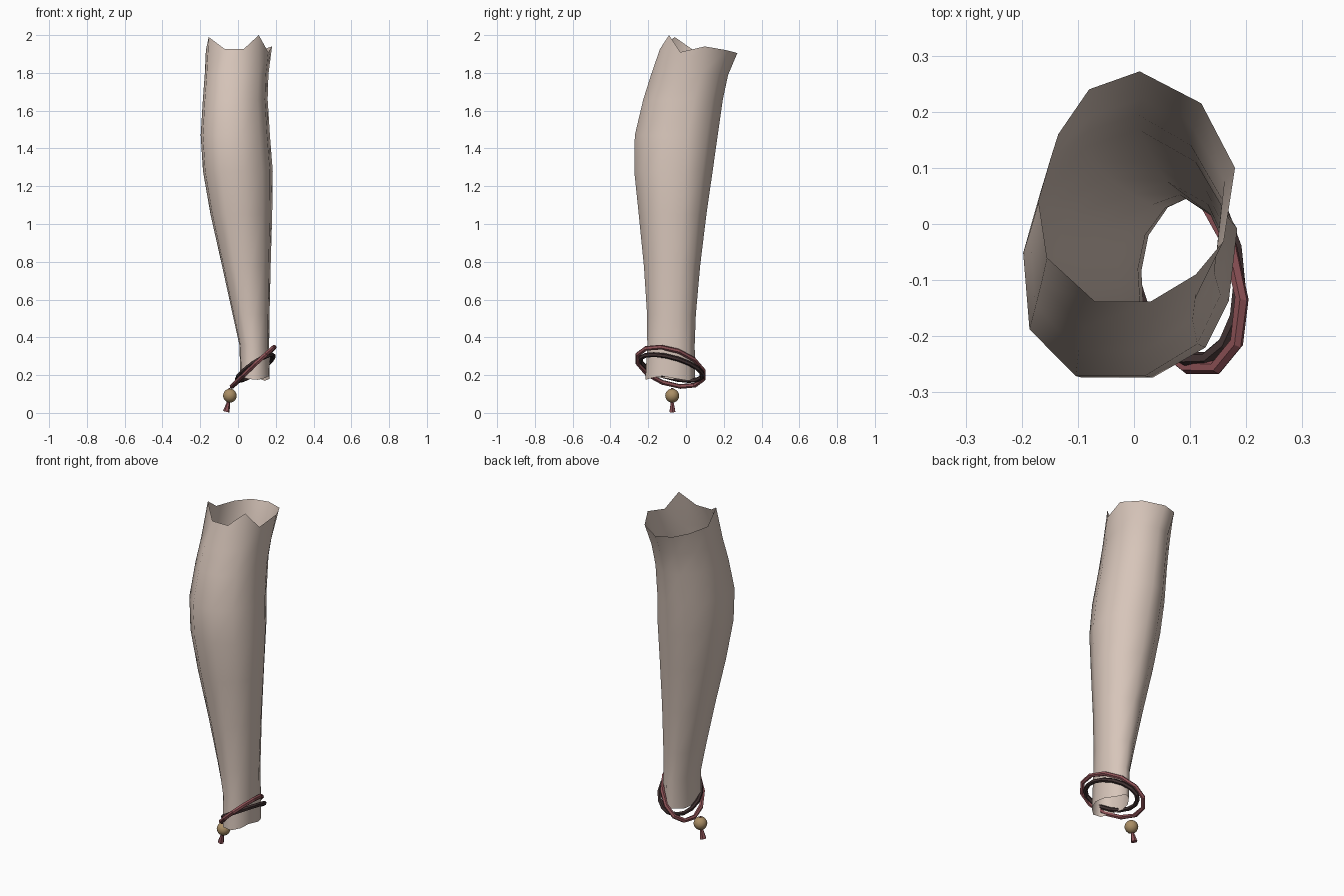
import bpy, bmesh, math
from mathutils import Vector

if "Cube" in bpy.data.objects:
    bpy.data.objects.remove(bpy.data.objects["Cube"])


def mat(name, rgb):
    m = bpy.data.materials.new(name)
    m.diffuse_color = (*rgb, 1)
    m.use_nodes = True
    m.node_tree.nodes["Principled BSDF"].inputs["Base Color"].default_value = m.diffuse_color
    return m


SKIN = mat("pale skin", (0.68, 0.56, 0.49))
RED = mat("dusty red cord", (0.27, 0.085, 0.095))
DARK = mat("dark brown cord", (0.05, 0.03, 0.03))
WOOD = mat("tan wood", (0.40, 0.27, 0.13))


def loft(name, rings, material, smooth=True, wrap=False, cap=False):
    """Skin a list of closed rings; wrap joins the last ring to the first."""
    bm = bmesh.new()
    rows = [[bm.verts.new(p) for p in r] for r in rings]
    n = len(rows[0])
    for i in range(len(rows) if wrap else len(rows) - 1):
        a, b = rows[i], rows[(i + 1) % len(rows)]
        for j in range(n):
            k = (j + 1) % n
            bm.faces.new((a[j], a[k], b[k], b[j]))
    if cap:
        bm.faces.new(rows[0][::-1])
        bm.faces.new(rows[-1])
    if wrap or cap:
        bmesh.ops.recalc_face_normals(bm, faces=bm.faces[:])
    for f in bm.faces:
        f.smooth = smooth
    me = bpy.data.meshes.new(name)
    bm.to_mesh(me)
    bm.free()
    me.materials.append(material)
    ob = bpy.data.objects.new(name, me)
    bpy.context.collection.objects.link(ob)
    return ob


# Forearm: an eleven-sided section fitted to the bounds of each level
section = [(0.02, 0.50), (0.05, 0.19), (0.27, 0.0), (0.60, 0.0), (0.85, 0.13),
           (0.96, 0.33), (1.0, 0.64), (0.84, 0.87), (0.57, 1.0), (0.32, 0.93), (0.10, 0.74)]
levels = [  # z, x min, x max, y min, y max
    (0.18, 0.01, 0.167, -0.215, 0.048), (0.36, 0.004, 0.165, -0.205, 0.046),
    (0.52, -0.032, 0.167, -0.206, 0.052), (0.78, -0.09, 0.173, -0.223, 0.075),
    (1.05, -0.152, 0.181, -0.25, 0.108), (1.28, -0.193, 0.184, -0.274, 0.141),
    (1.47, -0.205, 0.169, -0.271, 0.168), (1.66, -0.193, 0.157, -0.226, 0.195),
    (1.79, -0.183, 0.161, -0.185, 0.223)]
rings = [[(x0 + u * (x1 - x0), y0 + v * (y1 - y0), z) for u, v in section]
         for z, x0, x1, y0, y1 in levels]
wave = [0.0, 0.01, 0.0, -0.005, 0.005, 0.015, 0.0, -0.01, 0.005, 0.01, 0.0]
rings[0] = [(x, y, z + w) for (x, y, z), w in zip(rings[0], wave)]
# jagged upper edge
rings.append([(-0.17, 0.04, 1.92), (-0.155, -0.06, 1.99), (-0.07, -0.138, 1.926),
              (0.03, -0.138, 1.926), (0.11, -0.09, 2.0), (0.16, -0.03, 1.91),
              (0.18, 0.10, 1.94), (0.12, 0.215, 1.92), (0.01, 0.272, 1.905),
              (-0.08, 0.24, 1.91), (-0.135, 0.16, 1.915)])
loft("forearm", rings, SKIN)


def bracelet(name, centre, e1, e2, tube, material, segs=12, sides=6):
    c, e1, e2 = Vector(centre), Vector(e1), Vector(e2)
    nrm = e1.cross(e2).normalized()
    out = []
    for i in range(segs):
        a = 2 * math.pi * i / segs
        d = e1 * math.cos(a) + e2 * math.sin(a)
        r = d.normalized()
        out.append([c + d + (r * math.cos(b) + nrm * math.sin(b)) * tube
                    for b in (2 * math.pi * j / sides for j in range(sides))])
    return loft(name, out, material, smooth=False, wrap=True)


# Two tilted cords round the wrist
bracelet("red_bracelet", (0.08, -0.082, 0.244), (0.112, -0.05, 0.104),
         (-0.012, 0.172, -0.015), 0.013, RED)
bracelet("dark_bracelet", (0.092, -0.078, 0.24), (0.096, -0.03, 0.062),
         (0.0, 0.163, -0.03), 0.013, DARK, segs=16)

# Bead hanging below the wrist
bpy.ops.mesh.primitive_uv_sphere_add(segments=14, ring_count=10, radius=0.037,
                                     location=(-0.043, -0.073, 0.091))
bead = bpy.context.object
bead.name = "bead"
bead.data.materials.append(WOOD)
bpy.ops.object.shade_smooth()

# Flared cord end under the bead
stops = [(Vector((-0.042, -0.073, 0.13)), 0.007), (Vector((-0.051, -0.073, 0.054)), 0.009),
         (Vector((-0.062, -0.072, 0.006)), 0.018)]
axis = (stops[2][0] - stops[1][0]).normalized()
s1 = axis.cross(Vector((0, 1, 0))).normalized()
s2 = axis.cross(s1)
loft("tassel", [[c + (s1 * math.cos(t) + s2 * math.sin(t)) * r
                 for t in (math.pi * k / 3 for k in range(6))] for c, r in stops],
     RED, smooth=False, cap=True)
